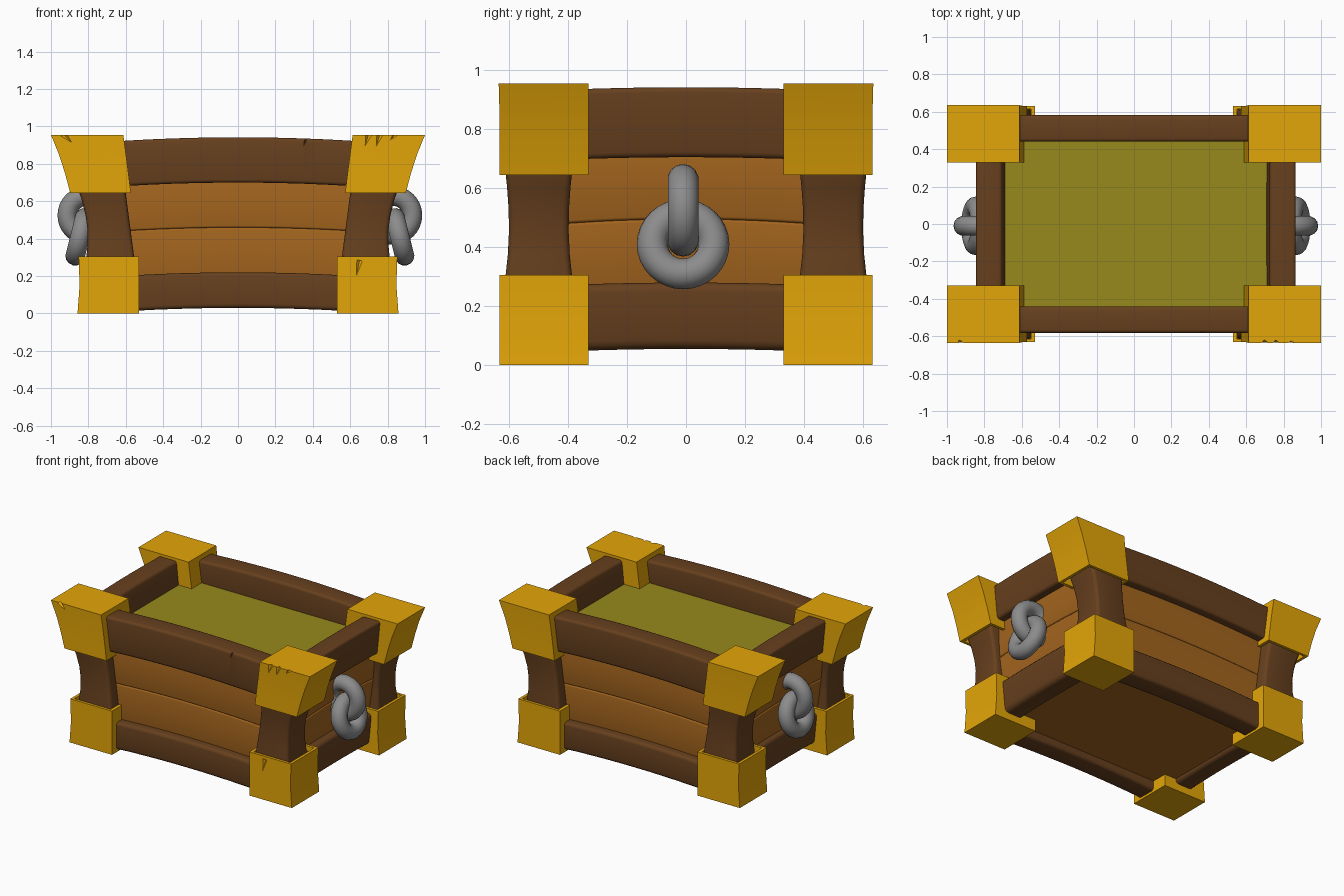
import bpy, bmesh, math

if "Cube" in bpy.data.objects:
    bpy.data.objects.remove(bpy.data.objects["Cube"])


def material(name, r, g, b):
    lin = [((c / 255 + 0.055) / 1.055) ** 2.4 for c in (r, g, b)]
    m = bpy.data.materials.new(name)
    m.diffuse_color = (*lin, 1)
    m.use_nodes = True
    m.node_tree.nodes["Principled BSDF"].inputs["Base Color"].default_value = m.diffuse_color
    return m


GOLD = material("gold", 228, 166, 8)
DARK = material("dark wood", 103, 64, 30)
PLANK = material("plank wood", 164, 101, 30)
OLIVE = material("olive filling", 151, 136, 28)
STEEL = material("grey metal", 140, 140, 140)


def smooth(ob, angle=35):
    bpy.ops.object.select_all(action='DESELECT')
    ob.select_set(True)
    bpy.context.view_layer.objects.active = ob
    bpy.ops.object.shade_smooth_by_angle(angle=math.radians(angle))


def loft(name, rings, mat, bevel=0):
    """Closed solid through a list of four-point rings."""
    bm = bmesh.new()
    vs = [[bm.verts.new(p) for p in ring] for ring in rings]
    for a, b in zip(vs, vs[1:]):
        for i in range(4):
            j = (i + 1) % 4
            bm.faces.new((a[i], a[j], b[j], b[i]))
    bm.faces.new(vs[0])
    bm.faces.new(vs[-1])
    bmesh.ops.recalc_face_normals(bm, faces=bm.faces[:])
    if bevel:
        edges = [e for e in bm.edges if e.calc_face_angle() > 0.7]
        bmesh.ops.bevel(bm, geom=edges, offset=bevel, segments=3,
                        profile=0.5, affect='EDGES')
    me = bpy.data.meshes.new(name)
    bm.to_mesh(me)
    bm.free()
    me.materials.append(mat)
    ob = bpy.data.objects.new(name, me)
    bpy.context.collection.objects.link(ob)
    smooth(ob)
    return ob


def upright(name, sections, mat, sx, sy, bevel=0):
    """Corner part from (z, x inner, x outer, y inner, y outer) sections."""
    rings = [[(sx * x, sy * y, z) for x, y in
              ((x0, y0), (x1, y0), (x1, y1), (x0, y1))]
             for z, x0, x1, y0, y1 in sections]
    return loft(name, rings, mat, bevel)


def bar(name, axis, side, half, inner, outer, z0, z1, mat, bevel, arch=0.05):
    """Arched board; the boards on the ends also lean outwards."""
    lean = 0 if axis == 'x' else 0.1
    rings = []
    for k in range(13):
        t = half * (k / 6 - 1)
        ring = []
        for off, z in ((inner, z0), (outer, z0), (outer, z1), (inner, z1)):
            d = side * (off + lean * z)
            zz = z - arch * t * t
            ring.append((t, d, zz) if axis == 'x' else (d, t, zz))
        rings.append(ring)
    return loft(name, rings, mat, bevel)


def nick(target, x, y, z, radius, depth, tilt):
    """Small wedge-shaped dent cut into a part."""
    bpy.ops.mesh.primitive_cone_add(vertices=4, radius1=radius, radius2=0, depth=depth,
                                    location=(x, y, z), rotation=(math.pi, tilt, 0))
    cutter = bpy.context.object
    cutter.name = "nick_cutter"
    cutter.data.materials.append(target.data.materials[0])
    cutter.hide_render = True
    cutter.hide_set(True)
    mod = target.modifiers.new("nick", 'BOOLEAN')
    mod.operation = 'DIFFERENCE'
    mod.object = cutter


# Corner posts
post = []
for k in range(9):
    z = 0.15 + 0.6 * k / 8
    u = (z - 0.475) / 0.175
    pinch = 0.012 * min(u * u, 1.2)
    post.append((z, 0.578 + 0.023 * u, 0.807 + 0.02 * u + 0.024 * min(u * u, 1.2),
                 0.398 - pinch, 0.600 + pinch))

# Gold caps, hollow towards the post (last two sections go back inside)
top_cap = [(0.955, 0.613, 1.0, 0.33, 0.635), (0.85, 0.599, 0.957, 0.33, 0.632),
           (0.75, 0.586, 0.925, 0.33, 0.632), (0.645, 0.573, 0.897, 0.33, 0.632),
           (0.645, 0.593, 0.877, 0.35, 0.614), (0.72, 0.603, 0.895, 0.35, 0.614)]
low_cap = [(0.0, 0.53, 0.858, 0.33, 0.632), (0.15, 0.53, 0.847, 0.33, 0.632),
           (0.305, 0.53, 0.852, 0.33, 0.632), (0.305, 0.552, 0.832, 0.35, 0.614),
           (0.18, 0.552, 0.832, 0.35, 0.614)]
caps = {}
for sx, xn in ((-1, "left"), (1, "right")):
    for sy, yn in ((-1, "front"), (1, "back")):
        tag = f"{yn}_{xn}"
        upright("post_" + tag, post, DARK, sx, sy, 0.022)
        caps["top", sx, sy] = upright("top_cap_" + tag, top_cap, GOLD, sx, sy)
        caps["low", sx, sy] = upright("low_cap_" + tag, low_cap, GOLD, sx, sy)

# Front and back walls: rails and planks
rails = {}
for s, n in ((-1, "front"), (1, "back")):
    rails[s] = bar(n + "_top_rail", 'x', s, 0.70, 0.44, 0.583, 0.70, 0.942, DARK, 0.018)
    bar(n + "_low_rail", 'x', s, 0.66, 0.44, 0.583, 0.03, 0.22, DARK, 0.022)
    bar(n + "_upper_plank", 'x', s, 0.68, 0.43, 0.525, 0.46, 0.72, PLANK, 0.01)
    bar(n + "_lower_plank", 'x', s, 0.66, 0.43, 0.525, 0.19, 0.46, PLANK, 0.01)

# End walls: rails and planks
for s, n in ((-1, "left"), (1, "right")):
    d = 0.01 * s    # the end boards sit slightly to the right
    bar(n + "_top_rail", 'y', s, 0.48, 0.622 + d, 0.762 + d, 0.705, 0.942, DARK, 0.018)
    bar(n + "_low_rail", 'y', s, 0.48, 0.62 + d, 0.762 + d, 0.055, 0.28, DARK, 0.03)
    bar(n + "_upper_plank", 'y', s, 0.46, 0.61, 0.715, 0.495, 0.725, PLANK, 0.01, 0.09)
    bar(n + "_lower_plank", 'y', s, 0.46, 0.61, 0.715, 0.25, 0.495, PLANK, 0.01, 0.09)

# Floor and filling
for name, hx, hy, z0, z1, mat in (("floor", 0.68, 0.47, 0.08, 0.13, PLANK),
                                  ("filling", 0.735, 0.47, 0.73, 0.775, OLIVE)):
    loft(name, [[(-hx, -hy, z), (hx, -hy, z), (hx, hy, z), (-hx, hy, z)]
                for z in (z0, z1)], mat)

# Ring handles: a fixed ring with a hanging ring linked through it
for s, n in ((-1, "left"), (1, "right")):
    d = 0.01 * s
    for part, x, z, rot in (
            ("fixed_ring", 0.818 + d, 0.525, (math.pi / 2, 0, 0)),
            ("hanging_ring", 0.855 + d, 0.41, (0, s * math.radians(90 - 14), 0))):
        bpy.ops.mesh.primitive_torus_add(
            major_segments=32, minor_segments=14, major_radius=0.104, minor_radius=0.053,
            location=(s * x, -0.01, z), rotation=rot)
        ring = bpy.context.object
        ring.name = f"{n}_{part}"
        ring.data.materials.append(STEEL)
        smooth(ring, 60)

# Dents on the front
nick(caps["top", 1, -1], 0.69, -0.635, 0.93, 0.020, 0.08, 0.3)
nick(caps["top", 1, -1], 0.75, -0.635, 0.93, 0.020, 0.09, 0.3)
nick(caps["top", 1, -1], 0.83, -0.635, 0.945, 0.014, 0.05, 0.7)
nick(caps["top", -1, -1], -0.91, -0.635, 0.935, 0.016, 0.07, -0.8)
nick(caps["low", 1, -1], 0.64, -0.635, 0.235, 0.018, 0.10, 0.2)
nick(rails[-1], 0.36, -0.583, 0.925, 0.014, 0.06, 0.3)
